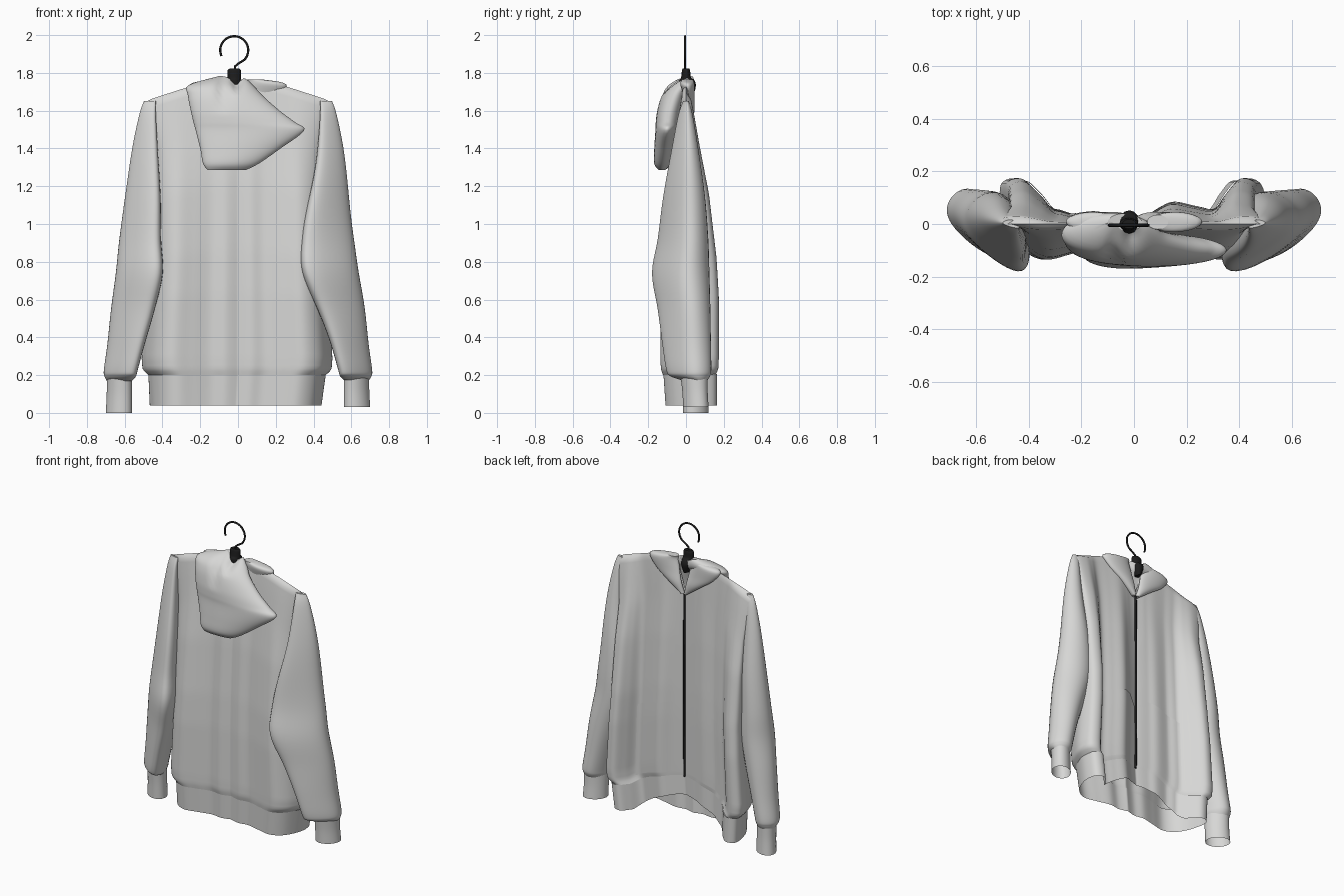
import bpy, bmesh
from math import sin, cos, pi, radians, exp

if "Cube" in bpy.data.objects:
    bpy.data.objects.remove(bpy.data.objects["Cube"], do_unlink=True)


def material(name, rgb):
    m = bpy.data.materials.new(name)
    m.use_nodes = True
    m.diffuse_color = (*rgb, 1)
    bsdf = m.node_tree.nodes["Principled BSDF"]
    bsdf.inputs["Base Color"].default_value = (*rgb, 1)
    bsdf.inputs["Roughness"].default_value = 0.8
    return m


FABRIC = material("light grey fabric", (0.68, 0.68, 0.67))
BLACK = material("black plastic", (0.012, 0.012, 0.012))


def spline(pts, n):
    """Catmull-Rom through points of any dimension, n steps per span."""
    out = []
    for i in range(len(pts) - 1):
        a, b, c, d = (pts[max(0, min(len(pts) - 1, i + k))] for k in (-1, 0, 1, 2))
        for s in range(n):
            t = s / n
            out.append(tuple(
                q + 0.5 * t * (r - p + t * (2 * p - 5 * q + 4 * r - u + t * (3 * (q - r) + u - p)))
                for p, q, r, u in zip(a, b, c, d)))
    return out + [tuple(pts[-1])]


def lookup(table, x):
    """Linear interpolation in a list of (x, value)."""
    for (x0, y0), (x1, y1) in zip(table, table[1:]):
        if x <= x1:
            return y0 + (y1 - y0) * max(0, x - x0) / (x1 - x0)
    return table[-1][1]


def loft(name, rows, mat, closed=True, caps=()):
    """Skin a list of equal-length rows; caps lists the row indices to close."""
    bm = bmesh.new()
    grid = [[bm.verts.new(p) for p in row] for row in rows]
    n = len(rows[0])
    for r0, r1 in zip(grid, grid[1:]):
        for i in range(n if closed else n - 1):
            j = (i + 1) % n
            bm.faces.new((r0[i], r0[j], r1[j], r1[i]))
    for c in caps:
        bm.faces.new(grid[c])
    bmesh.ops.recalc_face_normals(bm, faces=bm.faces)
    for f in bm.faces:
        f.smooth = len(f.verts) == 4
    me = bpy.data.meshes.new(name)
    bm.to_mesh(me)
    bm.free()
    me.materials.append(mat)
    ob = bpy.data.objects.new(name, me)
    bpy.context.collection.objects.link(ob)


def tube(name, keys, mat, side=1, lean=90, skew=0, caps=(), bend=None, n=36):
    """Loft of leaning ellipses; keys are (z, x inner, x outer, y min, y max)."""
    rows = []
    for z, x0, x1, y0, y1 in spline(keys, 5):
        ring = []
        for k in range(n):
            t = 2 * pi * k / n
            tilt = radians(lean + skew * cos(t - radians(lean)))
            p = (side * ((x0 + x1) / 2 + (x1 - x0) / 2 * cos(t)),
                 (y0 + y1) / 2 + (y1 - y0) / 2 * cos(t - tilt), z)
            ring.append(bend(*p) if bend else p)
        rows.append(ring)
    loft(name, rows, mat, True, caps)


def wire(name, pts, radius, mat):
    cu = bpy.data.curves.new(name, "CURVE")
    cu.dimensions = "3D"
    cu.bevel_depth = radius
    cu.bevel_resolution = 2
    cu.use_fill_caps = True
    sp = cu.splines.new("POLY")
    sp.points.add(len(pts) - 1)
    for q, p in zip(sp.points, pts):
        q.co = (*p, 1)
    cu.materials.append(mat)
    ob = bpy.data.objects.new(name, cu)
    bpy.context.collection.objects.link(ob)


# Horizontal section of the torso, zip side to back side, sides folded round
HALF = spline([(0, .012), (.07, .04), (.15, .08), (.24, .065), (.32, .055), (.37, .12), (.42, .172),
               (.48, .155), (.5, .08), (.48, 0), (.43, -.09), (.35, -.135),
               (.25, -.115), (.15, -.09), (.07, -.1), (0, -.08)], 6)


def right_half(p):
    """The right side lies flatter beside the zip and its fold reaches further out."""
    x, y = p
    if y > 0 and x < .3:
        y *= 1 - .45 * min(1, x / .1) * min(1, (.3 - x) / .05)
    return (-x * (1 + .5 * max(0, y - .06)), y)


SECTION = HALF + [right_half(p) for p in HALF[-2:0:-1]]
WIDTH = [(0, .93), (.02, .99), (.06, 1), (.4, .94), (.8, .92), (1, .98)]
DEPTH = [(0, .9), (.02, .98), (.06, 1), (.28, 1), (.42, .93), (.65, .7), (.82, .42), (.94, .24), (.985, .16), (1, 0)]
SHOULDER = [(0, 1.765), (.1, 1.765), (.27, 1.725), (.46, 1.665), (.5, 1.645)]


def lift(x, y):
    """How far the zip side of the hem is pulled up."""
    return max(0, 1 - (x / .36) ** 2) if y > 0 else 0


def torso(p, v):
    x, y = p
    low = .2 + .11 * lift(x, y)
    top = lookup(SHOULDER, abs(x))
    if y > 0:
        top = min(top, 1.53 + 3.4 * abs(x))
    return (x * lookup(WIDTH, v), y * lookup(DEPTH, v), low + (top - low) * v)


LEVELS = [(k / 44) ** 1.4 for k in range(44)] + [.985, .994, 1]
loft("torso", [[torso(p, v) for p in SECTION] for v in sorted(LEVELS)], FABRIC)

# Ribbed hem band
hem = []
for k in range(7):
    t = k / 6
    w = .93 - .03 * t
    hem.append([(x * w - .008 * t, y * (.95 if y > 0 else .88 - .08 * t),
                 (.205 + .11 * lift(x, y)) * (1 - t) + (.04 + .15 * lift(x, y)) * t)
                for x, y in SECTION])
loft("hem_band", hem, FABRIC)

# Zip and pockets follow the torso surface
zip_path = [torso(HALF[0], k / 40) for k in range(41)]
wire("zip", [(x, y + .004 + .01 * k / 40, z) for k, (x, y, z) in enumerate(zip_path)], .007, BLACK)
front = len(SECTION) - 26
for label, strip in (("left", SECTION[2:26]), ("right", SECTION[front + 1:-1])):
    rows = []
    for k in range(13):
        pts = [torso(p, .02 + .32 * k / 12) for p in strip]
        rows.append([(x, y + .002 + .003 * k / 12, z) for x, y, z in pts])
    loft(label + "_pocket", rows, FABRIC, closed=False)

# Sleeves with elbow fold, cuffs and folded-down lapels of the hood
SLEEVE = [(1.65, .435, .498, -.015, .015), (1.58, .435, .522, -.04, .035), (1.4, .425, .56, -.075, .065),
          (1.15, .41, .597, -.12, .1), (.92, .407, .628, -.15, .118), (.74, .398, .647, -.18, .124),
          (.55, .44, .672, -.15, .129), (.36, .495, .692, -.125, .132), (.23, .53, .71, -.105, .134),
          (.195, .54, .707, -.085, .128), (.17, .56, .695, -.03, .115)]
CUFF = [(.2, .56, .695, -.03, .115), (.1, .56, .695, -.02, .115), (.0, .56, .7, -.015, .12)]
LAPEL = [(1.765, .05, .13, -.02, .035), (1.74, .05, .255, -.03, .045), (1.67, .035, .215, -.01, .045),
         (1.6, .018, .12, 0, .045), (1.53, 0, .025, .0, .03)]
for side, label in ((1, "left"), (-1, "right")):
    def droop(x, y, z, s=side):
        # the left elbow swings further inward and its cuff sits higher
        if s > 0:
            inward = max(0, min(1, (.68 - x) / .25))
            x -= .07 * inward * exp(-((z - .88) / .3) ** 2)
            z += .03 * max(0, 1 - z / .2)
        return (x, y, z)

    tube(label + "_sleeve", SLEEVE, FABRIC, side, 64, 18, (0,), droop)
    tube(label + "_cuff", CUFF, FABRIC, side, 75, 0, (), droop)
    tube(label + "_lapel", LAPEL, FABRIC, side, caps=(0, -1))


# Hood hanging down the back, pulled to one side, notched for the hanger
def crease(x, y, z):
    fold = exp(-((x + .08) / .03) ** 2) * max(0, min(1, (z - 1.58) / .12))
    notch = exp(-((x + .01) / .035) ** 2) * max(0, min(1, (z - 1.68) / .09))
    return (x, y + .025 * fold if y < 0 else y, z - .04 * notch)


HOOD = [(1.783, -.1, .03, -.03, .04), (1.735, -.262, .08, -.095, .04), (1.68, -.265, .13, -.13, .005),
        (1.6, -.25, .22, -.152, -.02), (1.54, -.236, .3, -.16, -.03), (1.495, -.224, .35, -.162, -.04),
        (1.4, -.2, .225, -.168, -.06), (1.32, -.185, .11, -.168, -.08), (1.285, -.16, .04, -.145, -.11)]
tube("hood", HOOD, FABRIC, caps=(0, -1), bend=crease, n=48)

# Hanger: hook wire and moulded neck
hook = [(-.02 + .074 * cos(radians(a)), -.005, 1.92 + .074 * sin(radians(a))) for a in range(205, -50, -8)]
wire("hanger_hook", hook + [(.0, -.005, 1.848), (-.015, -.005, 1.835), (-.018, -.005, 1.79)], .006, BLACK)
NECK = [(1.822, -.045, .008, -.018, .018), (1.81, -.056, .016, -.022, .022), (1.775, -.056, .016, -.026, .026),
        (1.76, -.055, .016, -.035, .045), (1.73, -.055, .02, -.035, .052), (1.68, -.03, .0, -.02, .04)]
tube("hanger_neck", NECK, BLACK, caps=(0, -1), n=12)
